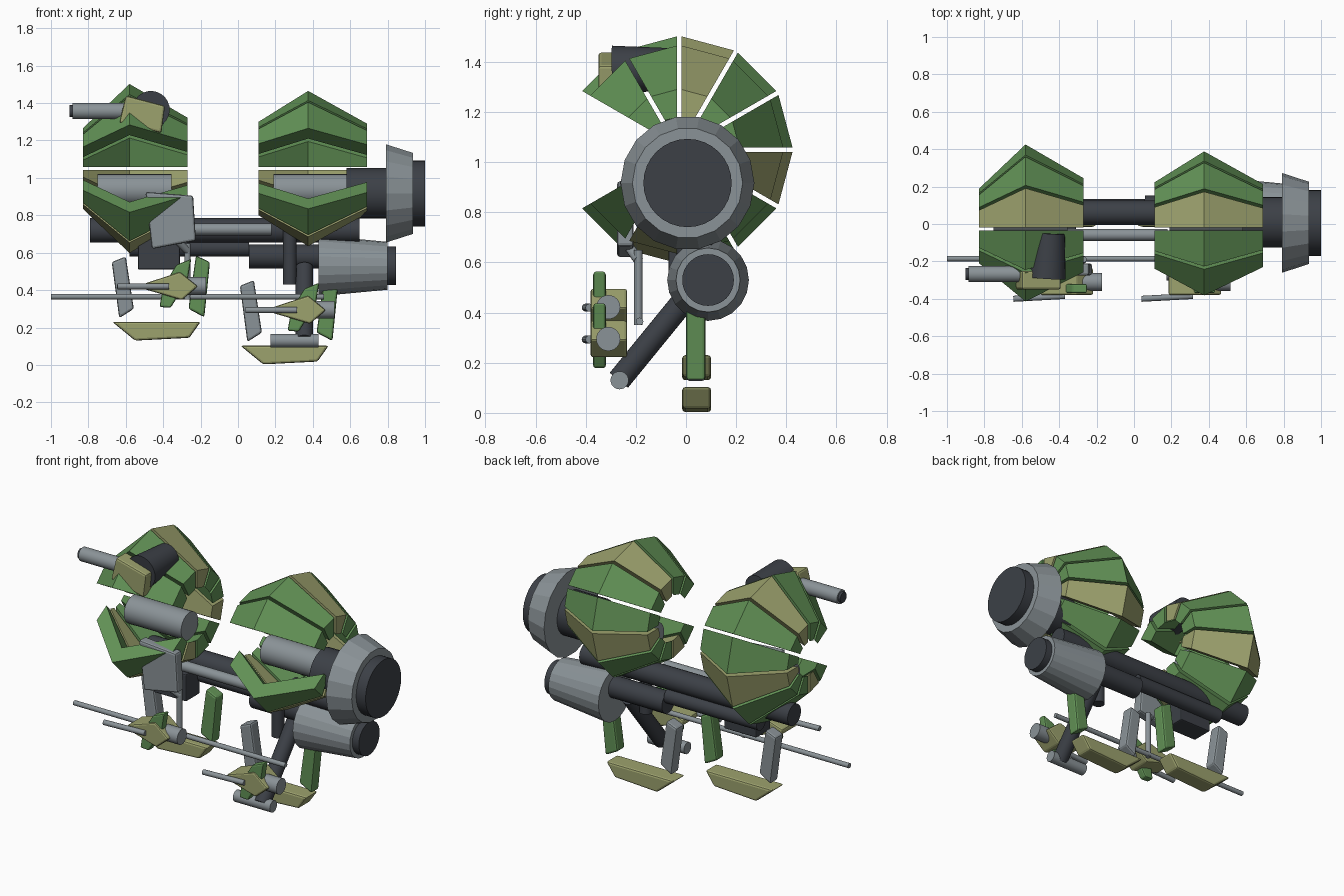
import bpy, bmesh, math
from mathutils import Vector

if "Cube" in bpy.data.objects:
    bpy.data.objects.remove(bpy.data.objects["Cube"])


def material(name, rgb):
    m = bpy.data.materials.new(name)
    m.diffuse_color = (*rgb, 1)
    m.use_nodes = True
    m.node_tree.nodes["Principled BSDF"].inputs["Base Color"].default_value = m.diffuse_color
    return m


GREEN = material("leaf green", (0.122, 0.287, 0.093))
OLIVE = material("olive", (0.335, 0.360, 0.155))
GRAY = material("steel gray", (0.255, 0.290, 0.310))
DARK = material("dark metal", (0.045, 0.051, 0.062))


def finish(name, bm, mat, bevel=0.0):
    bmesh.ops.recalc_face_normals(bm, faces=bm.faces)
    if bevel:
        bmesh.ops.bevel(bm, geom=bm.edges[:], offset=bevel, segments=2,
                        profile=0.5, affect='EDGES', clamp_overlap=True)
    me = bpy.data.meshes.new(name)
    bm.to_mesh(me)
    bm.free()
    me.materials.append(mat)
    ob = bpy.data.objects.new(name, me)
    bpy.context.collection.objects.link(ob)
    return ob


def tube(name, p0, p1, r0, mat, r1=None, sides=24, smooth=True):
    """Capped cylinder or cone between two points."""
    p0, p1 = Vector(p0), Vector(p1)
    d = p1 - p0
    bm = bmesh.new()
    bmesh.ops.create_cone(bm, cap_ends=True, segments=sides, radius1=r0,
                          radius2=r0 if r1 is None else r1, depth=d.length)
    rot = Vector((0, 0, 1)).rotation_difference(d).to_matrix()
    for v in bm.verts:
        v.co = rot @ v.co + (p0 + p1) / 2
    for f in bm.faces:
        f.smooth = smooth and len(f.verts) == 4
    return finish(name, bm, mat)


def prism(name, pts, y0, y1, mat, bevel=0.012):
    """Front outline (x, z) extruded from y0 to y1."""
    bm = bmesh.new()
    a = [bm.verts.new((x, y0, z)) for x, z in pts]
    b = [bm.verts.new((x, y1, z)) for x, z in pts]
    bm.faces.new(a)
    bm.faces.new(b[::-1])
    n = len(pts)
    for i in range(n):
        j = (i + 1) % n
        bm.faces.new((a[j], a[i], b[i], b[j]))
    return finish(name, bm, mat, bevel)


# Drum shells: ten thick wedge panels each, open toward the front
CY, CZ, WALL, GAP = -0.027, 1.05, 0.11, 0.009


def panel(name, profile, deg, mat):
    ring = profile + [(x, r - WALL) for x, r in reversed(profile)]
    bm = bmesh.new()
    ends = []
    for ang, side in ((deg, 1), (deg + 30, -1)):
        t = math.radians(ang)
        c, s = math.cos(t), math.sin(t)
        o = side * GAP
        ends.append([bm.verts.new((x, CY + r * c - o * s, CZ + r * s + o * c))
                     for x, r in ring])
    a, b = ends
    for e in ends:                       # V-shaped end faces, as two quads
        bm.faces.new((e[0], e[1], e[4], e[5]))
        bm.faces.new((e[1], e[2], e[3], e[4]))
    for i in range(6):
        j = (i + 1) % 6
        bm.faces.new((a[i], a[j], b[j], b[i]))
    finish(name, bm, mat)


drums = {"left": [(-0.83, 0.215), (-0.58, 0.452), (-0.27, 0.272)],
         "right": [(0.11, 0.25), (0.375, 0.415), (0.69, 0.24)]}
for side, prof in drums.items():
    for k in range(12):
        if k in (5, 6):
            continue
        panel(f"{side}_drum_panel_{k}", prof, 30 * k,
              OLIVE if k % 3 == 2 else GREEN)

# Drum cores
tube("left_core", (-0.75, 0.03, 0.935), (-0.355, 0.03, 0.935), 0.085, GRAY)
tube("right_core", (0.19, 0.03, 0.935), (0.6, 0.03, 0.935), 0.085, GRAY)

# Large thruster
tube("large_thruster_neck", (0.58, 0.01, 0.917), (0.80, 0.01, 0.917), 0.135, DARK)
tube("large_thruster_ring", (0.79, 0.006, 0.917), (0.935, 0.006, 0.917), 0.267, GRAY,
     r1=0.22, sides=18, smooth=False)
tube("large_thruster_cap", (0.93, 0.006, 0.917), (1.0, 0.006, 0.917), 0.176, DARK, sides=32)

# Small thruster
tube("small_thruster_neck", (0.06, 0.088, 0.58), (0.45, 0.088, 0.58), 0.065, DARK)
tube("small_thruster_cone", (0.43, 0.088, 0.53), (0.80, 0.088, 0.53), 0.163, GRAY,
     r1=0.128, sides=20, smooth=False)
tube("small_thruster_cap", (0.79, 0.088, 0.53), (0.845, 0.088, 0.53), 0.103, DARK, sides=32)

# Connecting tubes and block
tube("main_tube", (-0.79, 0.06, 0.72), (0.65, 0.06, 0.72), 0.066, DARK)
tube("front_tube", (-0.50, -0.058, 0.725), (0.18, -0.058, 0.725), 0.032, GRAY)
tube("lower_tube", (-0.58, 0.088, 0.625), (0.06, 0.088, 0.625), 0.046, DARK)
prism("tube_block", [(-0.535, 0.51), (-0.31, 0.51), (-0.31, 0.68), (-0.535, 0.68)],
      -0.07, 0.07, DARK, 0.008)

# Struts under the right drum, with a small cross cylinder
tube("upright_strut", (0.277, 0.0, 0.43), (0.277, 0.0, 0.72), 0.037, DARK)
tube("diagonal_strut", (0.355, 0.05, 0.52), (0.355, -0.268, 0.13), 0.047, DARK)
tube("cross_cylinder", (0.175, -0.265, 0.13), (0.43, -0.265, 0.13), 0.036, GRAY)

# Front plate with hanging pole and long rod
prism("front_plate", [(-0.495, 0.925), (-0.24, 0.905), (-0.225, 0.665), (-0.46, 0.62)],
      -0.275, -0.21, GRAY)
tube("pole_bracket", (-0.34, -0.24, 0.68), (-0.27, -0.19, 0.61), 0.02, GRAY, sides=12)
tube("hanging_pole", (-0.27, -0.19, 0.35), (-0.27, -0.19, 0.65), 0.017, GRAY, sides=12)
tube("long_rod", (-1.0, -0.185, 0.365), (0.46, -0.185, 0.365), 0.015, GRAY, sides=12)

# Upper cannon
tube("cannon_barrel", (-0.885, -0.268, 1.357), (-0.55, -0.268, 1.357), 0.043, GRAY)
tube("cannon_tip", (-0.90, -0.268, 1.357), (-0.88, -0.268, 1.357), 0.032, DARK)
prism("cannon_block", [(-0.60, 1.44), (-0.39, 1.385), (-0.41, 1.24), (-0.635, 1.295)],
      -0.35, -0.25, OLIVE)
tube("cannon_drum", (-0.465, -0.29, 1.365), (-0.45, -0.05, 1.375), 0.10, DARK, r1=0.08)

# Two matching lower sets: gun, pair of legs and skid
for side, dx, dz in (("left", 0.0, 0.0), ("right", 0.685, -0.127)):
    def move(pts):
        return [(x + dx, z + dz) for x, z in pts]

    prism(f"{side}_gun_hull", move([(-0.5, 0.435), (-0.31, 0.497), (-0.215, 0.42),
                                    (-0.30, 0.347), (-0.5, 0.405)]),
          -0.38, -0.235, OLIVE, 0.01)
    prism(f"{side}_gun_fin", move([(-0.33, 0.535), (-0.25, 0.567), (-0.27, 0.45),
                                   (-0.36, 0.305), (-0.42, 0.31), (-0.40, 0.42)]),
          -0.37, -0.32, GREEN, 0.01)
    tube(f"{side}_gun_barrel", (-0.645 + dx, -0.40, 0.42 + dz),
         (-0.37 + dx, -0.385, 0.42 + dz), 0.016, GRAY, sides=12)
    tube(f"{side}_gun_rear", (-0.30 + dx, -0.31, 0.422 + dz),
         (-0.17 + dx, -0.31, 0.422 + dz), 0.048, GRAY)
    prism(f"{side}_gray_leg", move([(-0.675, 0.55), (-0.60, 0.58), (-0.557, 0.30),
                                    (-0.635, 0.25)]), 0.0, 0.078, GRAY)
    prism(f"{side}_green_leg", move([(-0.225, 0.585), (-0.15, 0.55), (-0.18, 0.255),
                                     (-0.265, 0.30)]), 0.0, 0.078, GREEN)
    prism(f"{side}_skid", move([(-0.672, 0.23), (-0.20, 0.23), (-0.26, 0.145),
                                (-0.55, 0.13)]), -0.015, 0.10, OLIVE)
